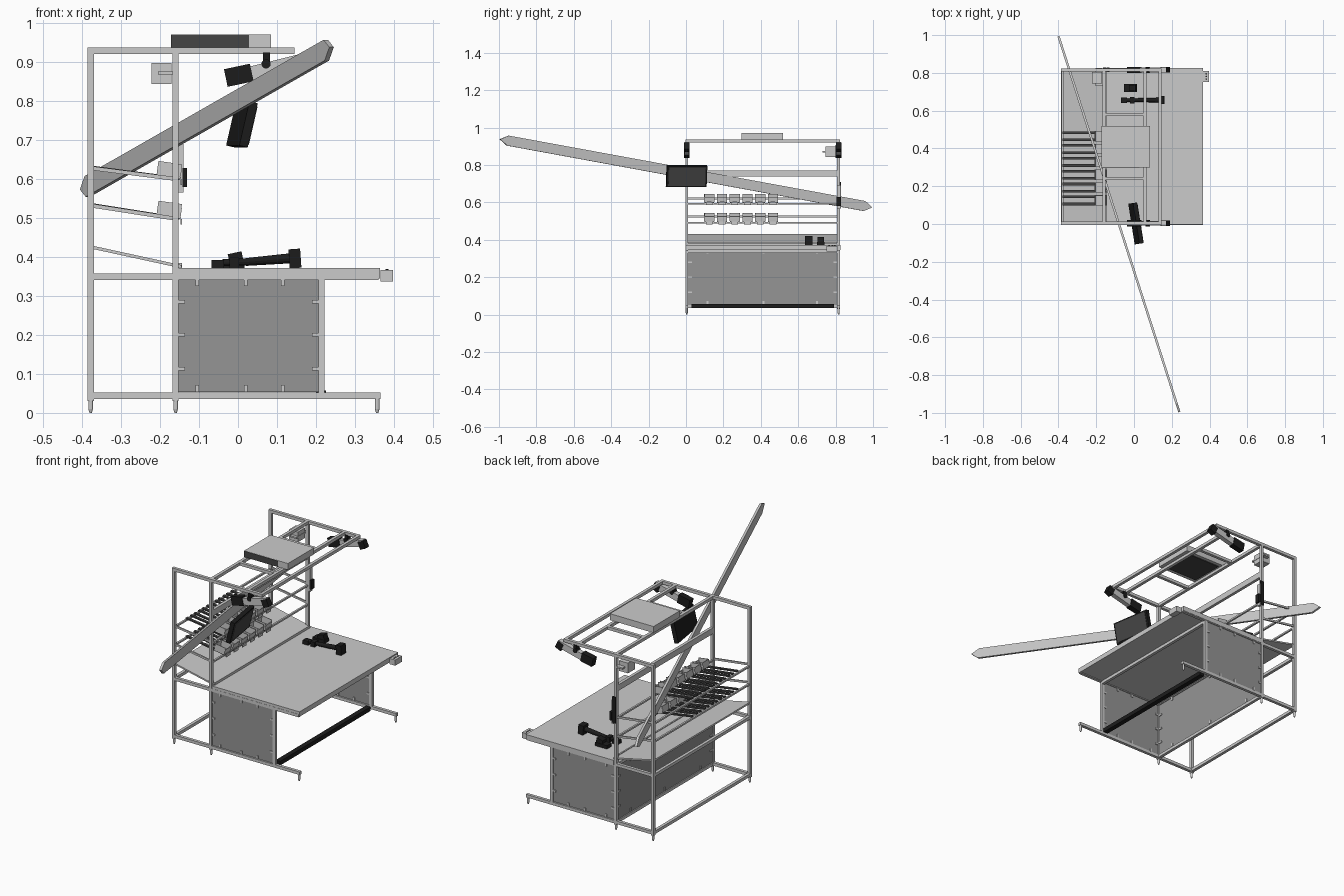
import bpy, bmesh, math
from mathutils import Vector, Matrix

if "Cube" in bpy.data.objects:
    bpy.data.objects.remove(bpy.data.objects["Cube"])


def mat(name, v):
    m = bpy.data.materials.new(name)
    m.diffuse_color = (v, v, v, 1)
    m.use_nodes = True
    m.node_tree.nodes["Principled BSDF"].inputs["Base Color"].default_value = m.diffuse_color
    return m


BLACK, DARK, PANEL = mat("black", 0.012), mat("dark_grey", 0.06), mat("panel_grey", 0.3)


def finish(name, bm, m=None):
    bmesh.ops.recalc_face_normals(bm, faces=bm.faces)
    me = bpy.data.meshes.new(name)
    bm.to_mesh(me)
    bm.free()
    ob = bpy.data.objects.new(name, me)
    bpy.context.collection.objects.link(ob)
    if m:
        me.materials.append(m)
    return ob


def block(name, c, s, m=None, tilt=0, yaw=0):
    """Box from centre and size; tilt about y, then yaw about z (degrees)."""
    bm = bmesh.new()
    bmesh.ops.create_cube(bm, size=1, matrix=Matrix.Diagonal((*s, 1)))
    ob = finish(name, bm, m)
    ob.location = c
    ob.rotation_euler = (0, math.radians(tilt), math.radians(yaw))
    return ob


def span(name, x, y, z, m=None):
    """Box from min/max ranges."""
    r = (x, y, z)
    return block(name, [(a + b) / 2 for a, b in r], [b - a for a, b in r], m)


def rod(name, a, b, r1, r2=None, m=None, n=12):
    a, b = Vector(a), Vector(b)
    bm = bmesh.new()
    M = Matrix.Translation((a + b) / 2) @ (b - a).to_track_quat('Z', 'Y').to_matrix().to_4x4()
    bmesh.ops.create_cone(bm, cap_ends=True, segments=n, radius1=r1,
                          radius2=r1 if r2 is None else r2, depth=(b - a).length, matrix=M)
    return finish(name, bm, m)


def slope(name, p, q, y, w, t, m=None):
    """Bar in the xz plane from p to q."""
    dx, dz = q[0] - p[0], q[1] - p[1]
    return block(name, ((p[0] + q[0]) / 2, y, (p[1] + q[1]) / 2),
                 (math.hypot(dx, dz), w, t), m, tilt=-math.degrees(math.atan2(dz, dx)))


T = 0.016
H = T / 2
XB, XM, XF = -0.378, -0.16, 0.214
Y0, Y1 = 0.004, 0.816


def rail_x(name, x0, x1, y, z):
    span(name, (x0, x1), (y - H, y + H), (z - H, z + H))


def rail_y(name, x, z, y0=Y0 + H, y1=Y1 - H):
    span(name, (x - H, x + H), (y0, y1), (z - H, z + H))


# Two side frames
for side, y in (("front", Y0), ("back", Y1)):
    for x in (XB, XM):
        span(side + "_post", (x - H, x + H), (y - H, y + H), (0.03, 0.93))
    span(side + "_table_leg", (XF - H, XF + H), (y - H, y + H), (0.05, 0.345))
    rail_x(side + "_base_rail", -0.386, 0.365, y, 0.044)
    rail_x(side + "_table_rail", -0.386, 0.36, y, 0.349)
    rail_x(side + "_top_rail", -0.386, 0.145, y, 0.929)
    for x in (XB, XM, 0.357):
        rod("levelling_foot", (x, y, 0.01), (x, y, 0.038), 0.006)
        rod("foot_tip", (x, y, 0), (x, y, 0.01), 0.003, 0.006)
    # Side panel with clips
    span(side + "_side_panel", (-0.153, 0.206), (y - 0.003, y + 0.003), (0.054, 0.342), PANEL)
    for x in (-0.105, 0.02, 0.115):
        for z in (0.062, 0.335):
            block("panel_clip", (x, y, z), (0.009, 0.014, 0.018))
    for z in (0.113, 0.2, 0.285):
        for x in (-0.146, 0.2):
            block("panel_clip", (x, y, z), (0.02, 0.014, 0.009))

# Cross rails along the depth
for x, z in ((XB, 0.044), (XM, 0.044), (XB, 0.349), (XM, 0.349), (XF, 0.337),
             (XM, 0.929), (0.057, 0.929), (0.137, 0.929)):
    rail_y("cross_rail", x, z)
span("middle_beam", (XM - H, XM + H), (Y0 + H, Y1 - H), (0.738, 0.77))
span("foot_bar", (0.2, 0.226), (0.03, 0.79), (0.036, 0.058), BLACK)
for y in (0.24, 0.58):
    rail_x("top_cross_member", XM + H, 0.05, y, 0.929)

# Rear panel with clips
span("rear_panel", (XM - 0.003, XM + 0.003), (Y0 + H, Y1 - H), (0.05, 0.345), PANEL)
for y in (0.115, 0.415, 0.7):
    for z in (0.065, 0.335):
        block("rear_panel_clip", (XM, y, z), (0.014, 0.01, 0.018))
for z in (0.12, 0.2, 0.28):
    for y in (0.022, 0.798):
        block("rear_panel_clip", (XM, y, z), (0.014, 0.02, 0.009))

# Worktop and control box on its edge
span("worktop", (-0.152, 0.364), (-0.003, 0.826), (0.345, 0.371))
span("control_box", (0.366, 0.398), (0.752, 0.81), (0.337, 0.367))
for y in (0.767, 0.781, 0.795):
    rod("control_button", (0.382, y, 0.366), (0.382, y, 0.369), 0.004, m=BLACK)

# Sloping lower shelf
slope("lower_shelf", (-0.384, 0.427), (-0.145, 0.375), 0.41, 0.81, 0.008)
span("lower_shelf_lip", (-0.152, -0.144), (0.012, 0.808), (0.37, 0.384))

# Two flow-rack levels: end bars, side bars, tracks and bins
for zb, zf in ((0.628, 0.6), (0.532, 0.498)):
    for y in (Y0, Y1):
        slope("rack_side_bar", (XB, zb), (XM, zf), y, 0.008, 0.01)
    for x, z in ((XB, zb), (XM, zf)):
        span("rack_end_bar", (x - 0.005, x + 0.005), (Y0, Y1), (z - 0.012, z - 0.003))
    for i in range(6):
        y = 0.125 + i * 0.068
        for d in (-0.019, 0.019):
            slope("roller_track", (XB, zb + 0.003), (-0.15, zf + 0.001), y + d, 0.014, 0.007, DARK)
        # Open bin: floor and four walls
        zc = zf + 0.024
        block("bin_floor", (-0.176, y, zc - 0.017), (0.06, 0.054, 0.004), tilt=8)
        for d in (-0.026, 0.026):
            block("bin_side", (-0.176, y + d, zc), (0.06, 0.003, 0.036), tilt=8)
        block("bin_back", (-0.205, y, zc + 0.004), (0.003, 0.05, 0.036), tilt=8)
        block("bin_front", (-0.147, y, zc - 0.007), (0.003, 0.05, 0.022), tilt=8)
        block("bin_label", (-0.146, y, zf - 0.008), (0.004, 0.036, 0.014))

# Box on the roof, with dark front grille and underside
span("roof_box", (-0.172, 0.085), (0.298, 0.518), (0.936, 0.97))
span("roof_box_grille", (-0.172, 0.028), (0.296, 0.298), (0.937, 0.969), DARK)
span("roof_box_underside", (-0.14, 0.045), (0.32, 0.5), (0.932, 0.936), DARK)

# Small box hung on the back post
span("hanging_box", (-0.222, -0.17), (0.745, 0.805), (0.844, 0.898))
span("hanging_box_bracket", (-0.205, -0.168), (0.73, 0.826), (0.868, 0.876))

# Tilted lamps under both top rail ends
for side, y, s in (("front", Y0, -1), ("back", Y1, 1)):
    block(side + "_lamp_body", (0.095, y, 0.886), (0.16, 0.026, 0.036), None, tilt=-14)
    block(side + "_lamp_head", (0.002, y, 0.866), (0.068, 0.032, 0.046), BLACK, tilt=-12)
    rod(side + "_lamp_pivot", (0.072, y - 0.016, 0.895), (0.072, y + 0.016, 0.895), 0.012, m=BLACK)
    span(side + "_lamp_bracket", (0.064, 0.082), (y - 0.012, y + 0.012), (0.892, 0.924), BLACK)
    block(side + "_lamp_cap", (0.165, y, 0.896), (0.035, 0.03, 0.04), BLACK, tilt=-25)

# Monitor above the front edge
block("monitor", (0.01, 0.003, 0.74), (0.022, 0.218, 0.116), BLACK, tilt=13, yaw=9)
block("monitor_screen", (0.022, 0.005, 0.737), (0.003, 0.2, 0.1), DARK, tilt=13, yaw=9)

# Slim terminal on the back post
span("terminal_plate", (-0.153, -0.14), (0.806, 0.826), (0.565, 0.69))
span("terminal", (-0.142, -0.131), (0.804, 0.828), (0.58, 0.628), BLACK)
span("terminal_side", (-0.165, -0.145), (0.822, 0.828), (0.57, 0.71), BLACK)

# Cordless tool lying on the worktop
TY = 0.656
block("tool_battery", (-0.052, TY, 0.381), (0.032, 0.03, 0.022), BLACK)
rod("tool_foot", (-0.04, TY, 0.386), (0.03, TY, 0.387), 0.009, m=BLACK)
block("tool_collar", (-0.01, TY, 0.385), (0.024, 0.034, 0.026), BLACK)
rod("tool_grip", (0.02, TY, 0.387), (0.14, TY, 0.397), 0.01, 0.013, BLACK)
block("tool_head", (0.146, TY, 0.396), (0.03, 0.042, 0.049), BLACK, tilt=-4)
# Second device next to it
block("charger_base", (-0.018, 0.72, 0.38), (0.07, 0.04, 0.018), BLACK)
block("charger_top", (-0.006, 0.72, 0.398), (0.036, 0.034, 0.026), BLACK, tilt=-12)

# Long slanted plank with pointed ends
a, b = Vector((-0.4, 0.995, 0.573)), Vector((0.24, -0.995, 0.938))
L = (b - a).length / 2
bm = bmesh.new()
pts = [(-L, 0), (-L + 0.045, -0.027), (L - 0.045, -0.027), (L, 0), (L - 0.045, 0.027), (-L + 0.045, 0.027)]
f = bm.faces.new([bm.verts.new((-0.006, u, v)) for u, v in pts])
ext = bmesh.ops.extrude_face_region(bm, geom=[f])["geom"]
bmesh.ops.translate(bm, vec=(0.012, 0, 0), verts=[e for e in ext if isinstance(e, bmesh.types.BMVert)])
bm.transform(Matrix.Translation((a + b) / 2) @ (b - a).to_track_quat('Y', 'Z').to_matrix().to_4x4())
finish("slanted_plank", bm)
